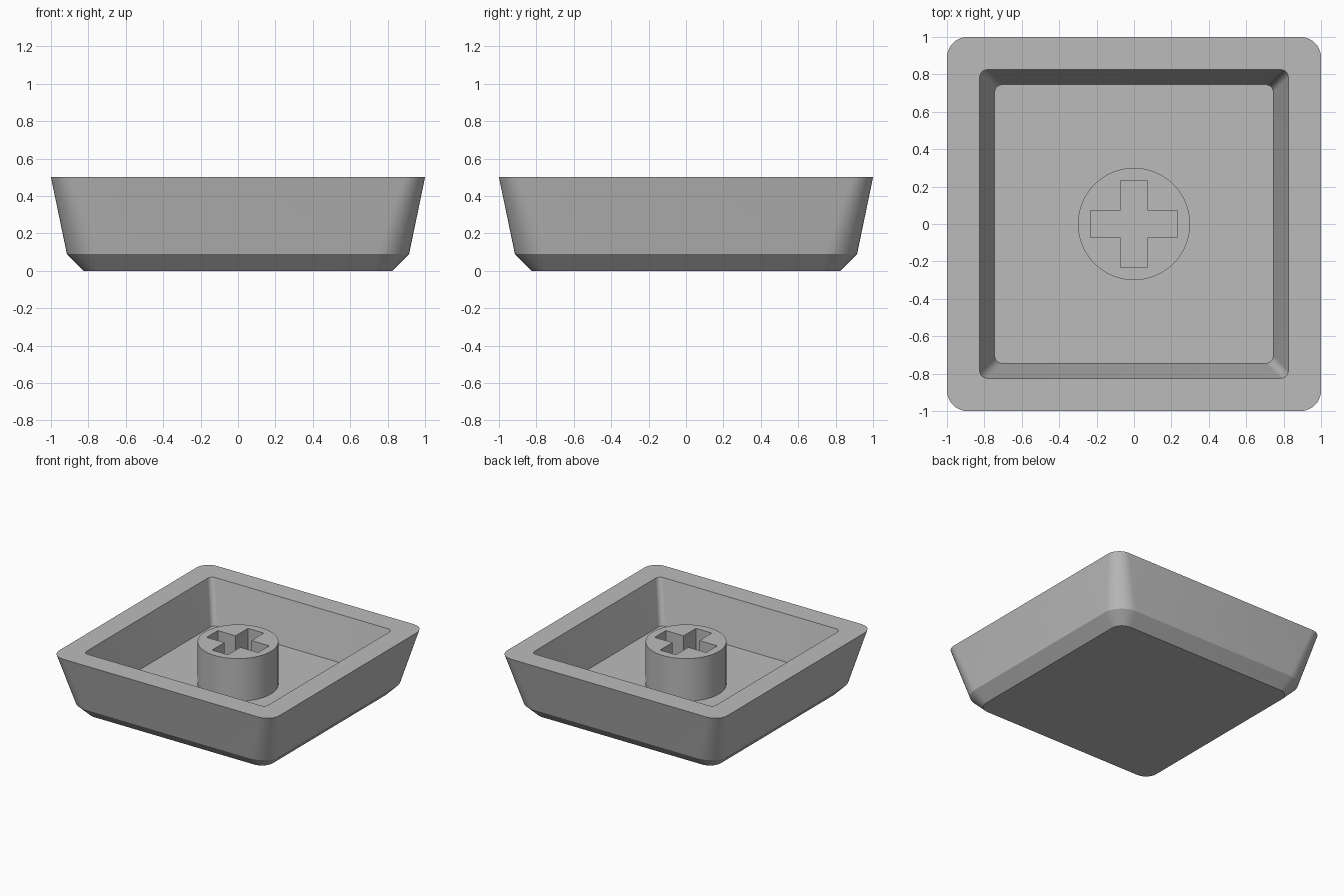
import bpy, bmesh, math

cube = bpy.data.objects.get("Cube")
if cube:
    bpy.data.objects.remove(cube, do_unlink=True)

grey = bpy.data.materials.new("light grey plastic")
grey.use_nodes = True
colour = (0.5, 0.5, 0.5, 1)
grey.diffuse_color = colour
grey.node_tree.nodes["Principled BSDF"].inputs["Base Color"].default_value = colour

FLOOR, RIM = 0.15, 0.5


def finish(bm, name, angle):
    mesh = bpy.data.meshes.new(name)
    bm.to_mesh(mesh)
    bm.free()
    mesh.materials.append(grey)
    obj = bpy.data.objects.new(name, mesh)
    bpy.context.collection.objects.link(obj)
    bpy.ops.object.select_all(action="DESELECT")
    obj.select_set(True)
    bpy.context.view_layer.objects.active = obj
    bpy.ops.object.shade_smooth_by_angle(angle=math.radians(angle))
    return obj


def rounded_square(bm, half, radius, z, steps=10):
    ring = []
    for corner in range(4):
        mid = math.radians(45 + 90 * corner)
        cx = math.copysign(half - radius, math.cos(mid))
        cy = math.copysign(half - radius, math.sin(mid))
        for i in range(steps + 1):
            a = math.radians(90 * (corner + i / steps))
            ring.append(bm.verts.new((cx + radius * math.cos(a), cy + radius * math.sin(a), z)))
    return ring


def closed_loop(bm, points, z):
    verts = [bm.verts.new((x, y, z)) for x, y in points]
    return [bm.edges.new((a, b)) for a, b in zip(verts, verts[1:] + verts[:1])]


# Hollow tray: bottom, chamfer, flared wall, rim, inner wall and floor
bm = bmesh.new()
sections = [(0.825, 0.10, 0), (0.915, 0.17, 0.09), (1, 0.11, RIM),
            (0.825, 0.04, RIM), (0.745, 0.04, FLOOR)]
rings = [rounded_square(bm, *s) for s in sections]
for low, high in zip(rings, rings[1:]):
    for i in range(len(low)):
        j = (i + 1) % len(low)
        bm.faces.new((low[i], low[j], high[j], high[i]))
bm.faces.new(rings[0][::-1])
bm.faces.new(rings[-1])
bmesh.ops.recalc_face_normals(bm, faces=bm.faces)
finish(bm, "hollow_cap", 25)

# Round stem with a cross-shaped socket running down to the floor
bm = bmesh.new()
circle = [(0.3 * math.cos(math.tau * i / 64), 0.3 * math.sin(math.tau * i / 64)) for i in range(64)]
w, l = 0.072, 0.233
arm = [(l, -w), (l, w), (w, w)]
cross = []
for turn in range(4):
    cross += arm
    arm = [(-y, x) for x, y in arm]
edges = closed_loop(bm, circle, RIM) + closed_loop(bm, cross, RIM)
bmesh.ops.triangle_fill(bm, use_beauty=True, edges=edges, normal=(0, 0, 1))
walls = bmesh.ops.extrude_edge_only(bm, edges=edges)["geom"]
bmesh.ops.translate(bm, vec=(0, 0, FLOOR - RIM),
                    verts=[g for g in walls if isinstance(g, bmesh.types.BMVert)])
bmesh.ops.recalc_face_normals(bm, faces=bm.faces)
if any(f.normal.z < -0.5 for f in bm.faces):
    bmesh.ops.reverse_faces(bm, faces=bm.faces)
finish(bm, "socket_stem", 30)
